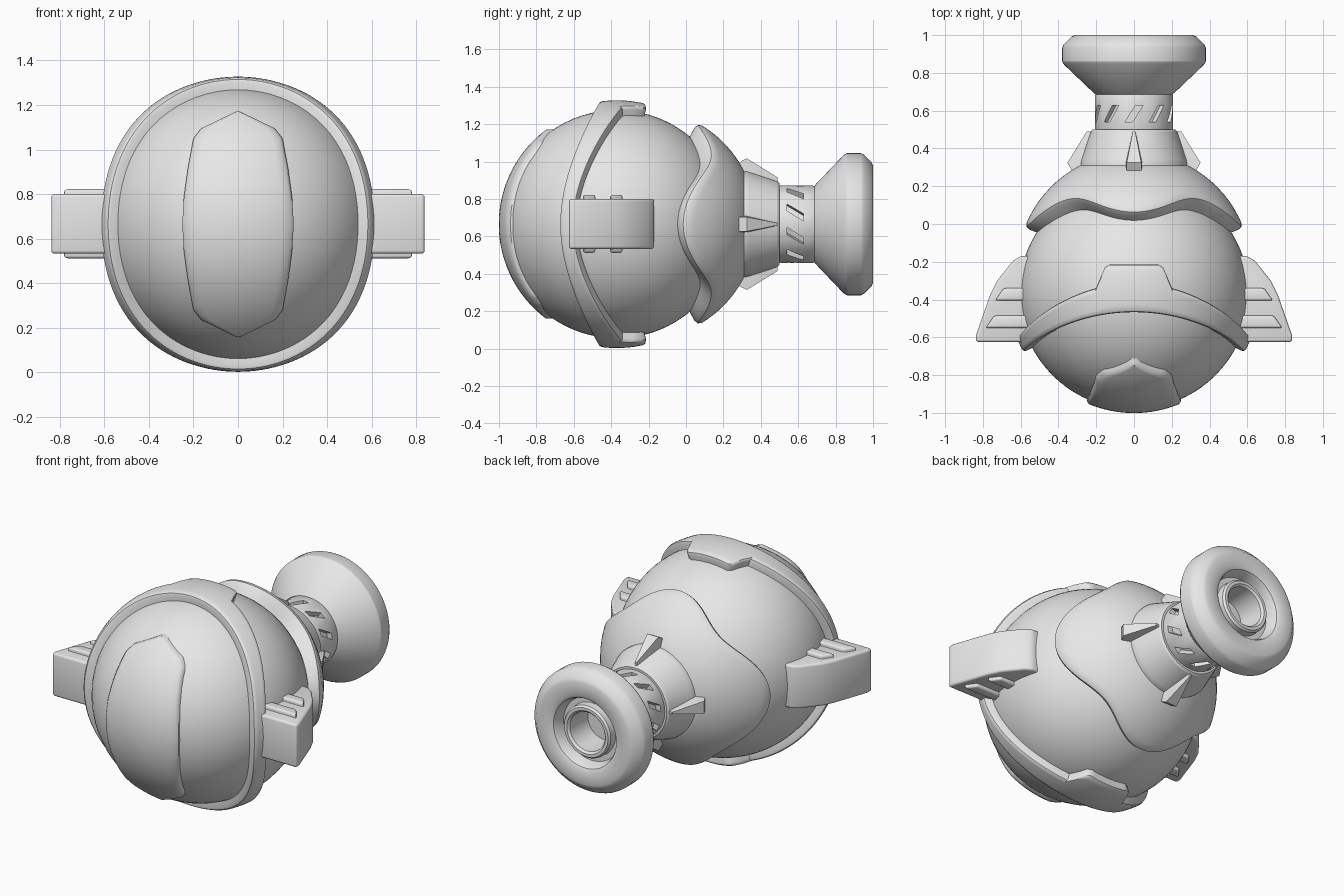
import bpy, bmesh
from math import pi, sin, cos, acos, sqrt
from mathutils import Matrix, Vector

default = bpy.data.objects.get("Cube")
if default:
    bpy.data.objects.remove(default)

grey = bpy.data.materials.new("plain grey")
grey.use_nodes = True
grey.diffuse_color = (0.8, 0.8, 0.8, 1)
grey.node_tree.nodes["Principled BSDF"].inputs["Base Color"].default_value = (0.8, 0.8, 0.8, 1)

MID_Z = 0.665          # height of the main axis
BODY_Y = -0.37         # centre of the round body
BODY_R = 0.61


def finish(name, bm, bevel=0, angle=35):
    """Turn a bmesh into a shaded object with optional rounded edges."""
    bmesh.ops.remove_doubles(bm, verts=bm.verts, dist=1e-5)
    bmesh.ops.recalc_face_normals(bm, faces=bm.faces)
    if bevel:
        edges = [e for e in bm.edges if e.calc_face_angle(0) > 0.5]
        bmesh.ops.bevel(bm, geom=edges, offset=bevel, segments=3, profile=0.5, affect='EDGES')
    mesh = bpy.data.meshes.new(name)
    bm.to_mesh(mesh)
    bm.free()
    mesh.materials.append(grey)
    mesh.shade_smooth()
    mesh.set_sharp_from_angle(angle=angle * pi / 180)
    obj = bpy.data.objects.new(name, mesh)
    bpy.context.scene.collection.objects.link(obj)
    return obj


def loft(sections, ring=False, closed=True, caps=False, bm=None):
    """Skin a row of equal-length sections."""
    bm = bm or bmesh.new()
    rows = [[bm.verts.new(p) for p in s] for s in sections]
    n = len(rows[0])
    for i in range(len(rows) if ring else len(rows) - 1):
        a, b = rows[i], rows[(i + 1) % len(rows)]
        for j in range(n if closed else n - 1):
            k = (j + 1) % n
            bm.faces.new((a[j], a[k], b[k], b[j]))
    if caps:
        bm.faces.new(rows[0])
        bm.faces.new(rows[-1])
    return bm


def around(r, y, t):
    return (r * cos(t), y, MID_Z + r * sin(t))


def revolve(name, profile, steps=64, **kw):
    """Turn an (r, y) profile around the main axis."""
    sections = [[around(r, y, 2 * pi * i / steps) for r, y in profile] for i in range(steps)]
    return finish(name, loft(sections, ring=True, closed=False), **kw)


def shell(name, centre, radius, inner, front, back, soft=0.02, steps=180):
    """Raised spherical band whose front and back edges vary around the axis."""
    sections = []
    for i in range(steps):
        t = 2 * pi * i / steps
        f, b = (acos((e(t) - centre) / radius) for e in (front, back))
        d = soft / radius
        pts = [(f, inner), (f, radius - soft), (f - d * 0.3, radius - soft * 0.3)]
        pts += [(f - d + (b + 2 * d - f) * k / 10, radius) for k in range(11)]
        pts += [(b + d * 0.3, radius - soft * 0.3), (b, radius - soft), (b, inner)]
        sections.append([around(r * sin(p), centre + r * cos(p), t) for p, r in pts])
    return finish(name, loft(sections, ring=True))


def prism(bm, outline, z0, z1):
    """Extrude an (x, y) outline between two heights."""
    loft([[(x, y, z) for x, y in outline] for z in (z0, z1)], caps=True, bm=bm)


# Round body
arc = [pi * k / 40 for k in range(41)]
revolve("body", [(BODY_R * sin(a), BODY_Y - BODY_R * cos(a)) for a in arc], steps=80)


# Brow band with a tab at the top and bottom
def band_back(t):
    off = abs(abs(sin(t)) - 1)
    side = acos(1 - off) * 0.66
    tab = min(1, max(0, (0.205 - side) / 0.05))
    edge = -0.31 - 0.29 * cos(t) ** 2
    return edge + tab * (-0.21 - edge)


shell("brow_band", BODY_Y, 0.662, 0.58, lambda t: -0.47 - 0.21 * cos(t) ** 2, band_back)

# Rear collar with a wavy front edge
shell("rear_collar", -0.24, 0.62, 0.5,
      lambda t: 0.075 - 0.04 * cos(2 * t) - 0.055 * cos(4 * t),
      lambda t: 0.33, soft=0.03)

# Front visor strip, tapering to a point above and below
WIDTHS = [(0, 0.25), (0.12, 0.243), (0.25, 0.225), (0.385, 0.2), (0.43, 0.165), (0.505, 0.01)]


def strip_width(z):
    z = abs(z)
    for (a, wa), (b, wb) in zip(WIDTHS, WIDTHS[1:]):
        if z <= b:
            return wa + (wb - wa) * (z - a) / (b - a)
    return WIDTHS[-1][1]


def on_body(x, z, r):
    return (x, BODY_Y - sqrt(r * r - x * x - z * z), MID_Z + z)


strip = []
for i in range(81):
    z = -0.505 + 1.01 * i / 80
    w = strip_width(z)
    e = min(0.012, w * 0.5)
    row = [on_body(-w, z, 0.59), on_body(-w, z, 0.62)]
    row += [on_body((w - e) * (k / 6 - 1), z, 0.631) for k in range(13)]
    row += [on_body(w, z, 0.62), on_body(w, z, 0.59)]
    strip.append(row)
finish("visor_strip", loft(strip, caps=True))

# Side fins with raised ribs above and below
FIN = [(0.5, -0.625), (0.837, -0.625), (0.837, -0.59), (0.76, -0.37),
       (0.725, -0.3), (0.64, -0.195), (0.6, -0.17), (0.5, -0.17)]
for side, s in (("left", 1), ("right", -1)):
    bm = bmesh.new()
    prism(bm, [(s * x, y) for x, y in FIN], 0.533, 0.8)
    finish(side + "_fin", bm, bevel=0.014)
    bm = bmesh.new()
    for y, reach in ((-0.55, 0.785), (-0.405, 0.735)):
        rib = [(0.5, y), (reach, y), (reach - 0.045, y + 0.065), (0.5, y + 0.065)]
        prism(bm, [(s * a, b) for a, b in rib], 0.512, 0.822)
    finish(side + "_fin_ribs", bm, bevel=0.012)

# Neck cone
revolve("neck_cone", [(0, 0.2), (0.285, 0.2), (0.285, 0.325), (0.28, 0.34),
                      (0.228, 0.49), (0.218, 0.5), (0, 0.5)], angle=25)

# Four prongs on the neck cone
bm = bmesh.new()
for q in range(4):
    turn = Matrix.Translation((0, 0, MID_Z)) @ Matrix.Rotation(q * pi / 2, 4, 'Y')
    prong = []
    for y, r, w in ((0.255, 0.315, 0.05), (0.325, 0.352, 0.048), (0.49, 0.25, 0.008)):
        prong.append([turn @ Vector(p) for p in
                      ((-w, y, 0.2), (w, y, 0.2), (w * 0.8, y, r), (-w * 0.8, y, r))])
    loft(prong, caps=True, bm=bm)
finish("neck_prongs", bm, angle=20)

# Slotted neck
neck = revolve("slotted_neck", [(0, 0.48), (0.2, 0.48), (0.207, 0.51), (0.207, 0.68),
                                (0.198, 0.695), (0, 0.695)])
bm = bmesh.new()
for q in range(10):
    turn = Matrix.Translation((0, 0, MID_Z)) @ Matrix.Rotation(q * pi / 5, 4, 'Y')
    slot = [(-0.048, 0.54), (-0.008, 0.54), (0.048, 0.628), (0.008, 0.628)]
    loft([[turn @ Vector((x, y, z)) for x, y in slot] for z in (0.172, 0.25)], caps=True, bm=bm)
cutter = finish("slot_cutter", bm)
cutter.hide_render = True
cut = neck.modifiers.new("slots", 'BOOLEAN')
cut.operation, cut.object, cut.solver = 'DIFFERENCE', cutter, 'EXACT'
carved = bpy.data.meshes.new_from_object(neck.evaluated_get(bpy.context.evaluated_depsgraph_get()))
neck.modifiers.clear()
neck.data = carved
carved.set_sharp_from_angle(angle=0.6)
bpy.data.objects.remove(cutter)

# Flared end disc with a recessed socket
revolve("end_disc", [(0, 0.685), (0.2, 0.685), (0.215, 0.695), (0.37, 0.843), (0.38, 0.86),
                     (0.38, 0.935), (0.373, 0.95), (0.33, 0.993), (0.312, 1.0), (0.235, 1.0),
                     (0.215, 0.99), (0.205, 0.97), (0.195, 0.92), (0.162, 0.92), (0.16, 0.965),
                     (0.15, 0.978), (0.132, 0.978), (0.12, 0.965), (0.112, 0.8), (0, 0.8)], angle=30)
